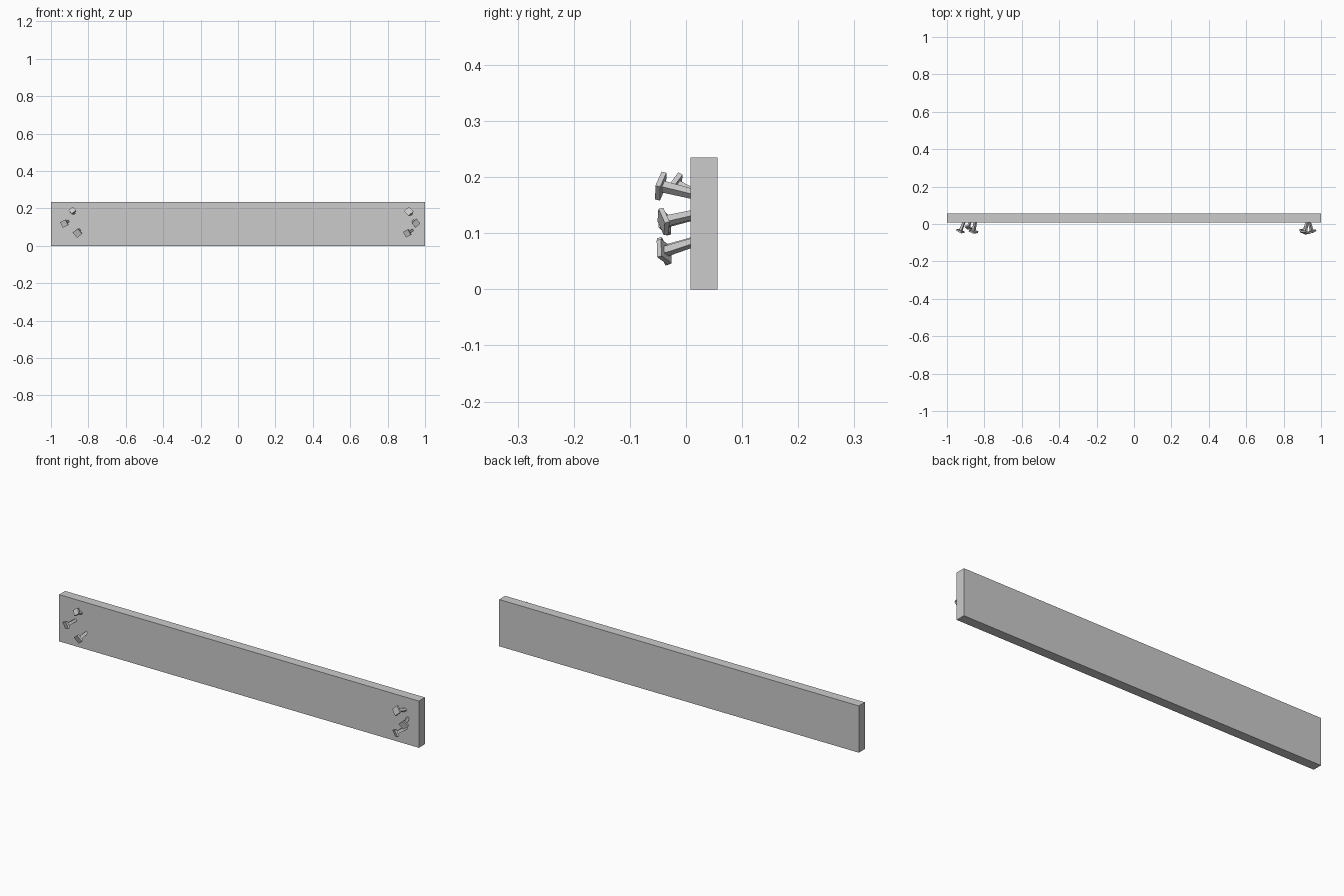
import bpy
from math import radians
from mathutils import Matrix, Vector

cube = bpy.data.objects.get("Cube")
if cube:
    bpy.data.objects.remove(cube, do_unlink=True)

grey = bpy.data.materials.new("plain grey")
grey.use_nodes = True
colour = (0.6, 0.6, 0.6, 1)
grey.diffuse_color = colour
grey.node_tree.nodes["Principled BSDF"].inputs["Base Color"].default_value = colour


def box(name, size, matrix, taper=1.0):
    """Box of the given size; taper scales its lower end."""
    bpy.ops.mesh.primitive_cube_add(size=1)
    ob = bpy.context.object
    ob.name = name
    for v in ob.data.vertices:
        k = taper if v.co.z < 0 else 1
        v.co = Vector((v.co.x * size[0] * k, v.co.y * size[1] * k, v.co.z * size[2]))
    ob.data.transform(matrix)
    ob.data.materials.append(grey)
    return ob


def nail(name, base, head, roll, width):
    """Bent square nail standing out of the plank from base to head."""
    base, head = Vector(base), Vector(head)
    axis = (head - base).normalized()
    side = Vector((1, 0, 0))
    side = (side - axis * side.dot(axis)).normalized()
    frame = Matrix((side, axis.cross(side), axis)).transposed().to_4x4()
    frame = frame @ Matrix.Rotation(radians(roll), 4, 'Z')
    root = base - axis * 0.02
    length = (head - root).length
    box(name + "_shaft", (width * 0.42, width * 0.42, length),
        Matrix.Translation((root + head) / 2) @ frame, 0.8)
    box(name + "_head", (width, width, 0.009), Matrix.Translation(head) @ frame)


# Plank
box("plank", (2, 0.048, 0.235), Matrix.Translation((0, 0.032, 0.1175)))

# Nails at the left end
nail("left_upper_nail", (0.925, 0.008, 0.171), (0.914, -0.045, 0.184), 42, 0.036)
nail("left_middle_nail", (0.938, 0.008, 0.132), (0.951, -0.040, 0.121), 38, 0.034)
nail("left_lower_nail", (0.930, 0.008, 0.082), (0.905, -0.039, 0.067), 32, 0.034)

# Nails at the right end
nail("right_upper_nail", (-0.877, 0.008, 0.175), (-0.885, -0.018, 0.188), 35, 0.029)
nail("right_middle_nail", (-0.910, 0.008, 0.130), (-0.928, -0.038, 0.119), 30, 0.034)
nail("right_lower_nail", (-0.849, 0.008, 0.083), (-0.858, -0.040, 0.068), 42, 0.036)
